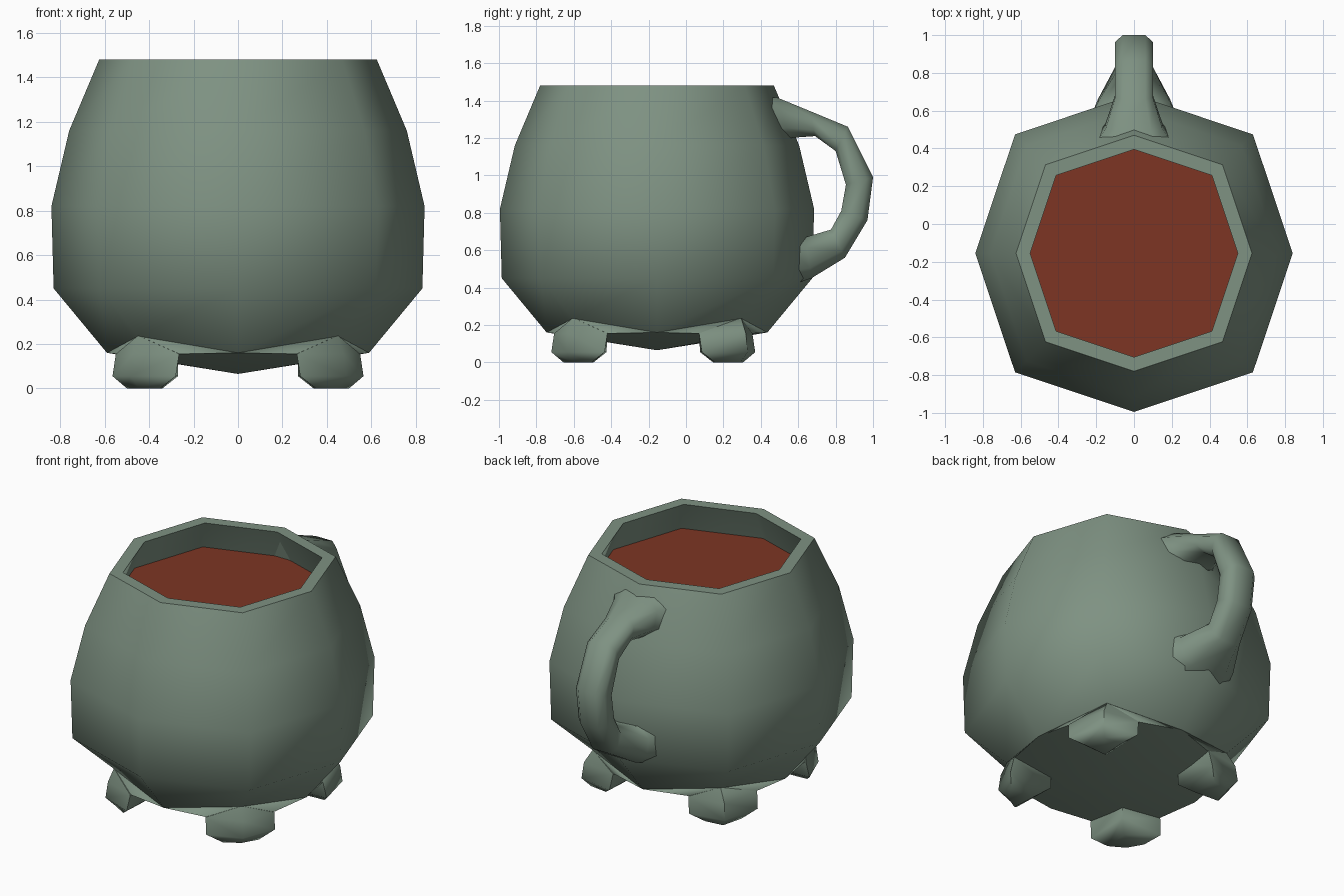
import bpy, bmesh, math

cube = bpy.data.objects.get("Cube")
if cube:
    bpy.data.objects.remove(cube, do_unlink=True)

CY = -0.155      # centre of the cup along y
DIAG = 1.06      # diagonal corners reach slightly further out
BACK = 0.04      # the back feet sit this much closer to the centre


def material(name, colour):
    mat = bpy.data.materials.new(name)
    mat.use_nodes = True
    mat.diffuse_color = (*colour, 1)
    mat.node_tree.nodes["Principled BSDF"].inputs["Base Color"].default_value = (*colour, 1)
    return mat


glaze = material("sage_glaze", (0.21, 0.287, 0.225))
tea = material("red_tea", (0.205, 0.036, 0.017))


def octagon(radius, z, diag=DIAG, z_diag=None):
    points = []
    for i in range(8):
        a = math.radians(45 * i)
        odd = i % 2
        r = radius * (diag if odd else 1)
        points.append((r * math.cos(a), CY + r * math.sin(a),
                       z_diag if odd and z_diag is not None else z))
    return points


def loft(name, rings, mat, start=None, end=None, sharp_rings=(), angle=None):
    """Skin a row of rings; each end is closed by a face or by a given apex."""
    bm = bmesh.new()
    rows = [[bm.verts.new(p) for p in ring] for ring in rings]
    n = len(rows[0])
    for a, b in zip(rows, rows[1:]):
        for i in range(n):
            j = (i + 1) % n
            bm.faces.new((a[i], a[j], b[j], b[i]))
    for row, apex in ((rows[0], start), (rows[-1], end)):
        if apex:
            tip = bm.verts.new(apex)
            for i in range(n):
                bm.faces.new((row[i], row[(i + 1) % n], tip))
        else:
            bm.faces.new(row)
    for k in sharp_rings:
        for i in range(n):
            bm.edges.get((rows[k][i], rows[k][(i + 1) % n])).smooth = False
    bmesh.ops.remove_doubles(bm, verts=bm.verts, dist=0.0005)
    bmesh.ops.recalc_face_normals(bm, faces=bm.faces)
    for f in bm.faces:
        f.smooth = True
    mesh = bpy.data.meshes.new(name)
    bm.to_mesh(mesh)
    bm.free()
    mesh.materials.append(mat)
    obj = bpy.data.objects.new(name, mesh)
    bpy.context.collection.objects.link(obj)
    if angle:
        bpy.ops.object.select_all(action='DESELECT')
        obj.select_set(True)
        bpy.context.view_layer.objects.active = obj
        bpy.ops.object.shade_smooth_by_angle(angle=math.radians(angle))


# Cup: outer wall from the base up, over the rim and down the inside
cup_rings = [octagon(0.59, 0.16, 1.08, 0.235)]
cup_rings += [octagon(r, z) for r, z in (
    (0.83, 0.45), (0.84, 0.82), (0.76, 1.16), (0.625, 1.48),
    (0.55, 1.48), (0.68, 1.14), (0.76, 0.82), (0.74, 0.48), (0.52, 0.27))]
loft("cup", cup_rings, glaze, start=(0, CY, 0.21), end=(0, CY, 0.25),
     sharp_rings=(0, 4, 5))

# Base: shallow cone whose edge dips between the feet and webs up to the cup
lower, upper = [], []
for i in range(4):
    a = math.radians(90 * i)
    c, s = round(math.cos(a)), round(math.sin(a))
    for u, v in ((0.59, 0), (0.545, 0.265), (0.265, 0.545)):
        x, y = u * c - v * s, u * s + v * c
        px, py = 0.45 * (c - s), 0.45 * (s + c)
        if v:
            lower.append((x, CY + y - (BACK if y > 0 else 0), 0.155))
            upper.append((px, CY + py, 0.235))
        else:
            lower.append((x, CY + y, 0.16))
            upper.append((x, CY + y, 0.16))
loft("base", [lower, upper], glaze, start=(0, CY, 0.065), end=(0, CY, 0.2),
     sharp_rings=(0,))

# Drink surface: a thin plate resting against the inner wall
loft("drink", [octagon(0.62, 1.287), octagon(0.62, 1.294)], tea, sharp_rings=(0, 1))

# Handle: outer (y, z), inner (y, z) and half width at each station
stations = [
    ((0.42, 1.42), (0.47, 1.19), 0.20),
    ((0.49, 1.415), (0.55, 1.20), 0.15),
    ((0.66, 1.345), (0.69, 1.21), 0.10),
    ((0.865, 1.26), (0.80, 1.13), 0.10),
    ((1.0, 0.99), (0.855, 0.95), 0.10),
    ((0.97, 0.76), (0.83, 0.81), 0.10),
    ((0.85, 0.56), (0.775, 0.71), 0.10),
    ((0.67, 0.45), (0.64, 0.67), 0.19),
    ((0.52, 0.40), (0.52, 0.72), 0.25),
]
section = [(0.6, 0), (1, 0.25), (1, 0.75), (0.6, 1),
           (-0.6, 1), (-1, 0.75), (-1, 0.25), (-0.6, 0)]
handle_rings = []
for outer, inner, w in stations:
    handle_rings.append([(s * w, outer[0] + t * (inner[0] - outer[0]),
                          outer[1] + t * (inner[1] - outer[1])) for s, t in section])
loft("handle", handle_rings, glaze, sharp_rings=(0, len(stations) - 1))


# Feet: chamfered kite-shaped blocks with blunt outer corners
def kite(inner, side, outer, z, z_inner, sx, sy):
    lo, hi = side
    shift = BACK if sy > 0 else 0
    points = ((inner, inner, z_inner), (hi, lo, z),
              (outer + shift / 2, outer + shift, z), (lo, hi, z))
    return [(sx * x, CY + sy * y - shift, h) for x, y, h in points]


for side, sx in (("left", 1), ("right", -1)):
    for end, sy in (("front", -1), ("back", 1)):
        loft(f"{end}_{side}_foot",
             [kite(0.34, (0.35, 0.50), 0.445, 0, 0, sx, sy),
              kite(0.27, (0.28, 0.565), 0.485, 0.055, 0.055, sx, sy),
              kite(0.27, (0.265, 0.55), 0.475, 0.155, 0.19, sx, sy)],
             glaze, end=(sx * 0.45, CY + sy * 0.45, 0.238), angle=60)
